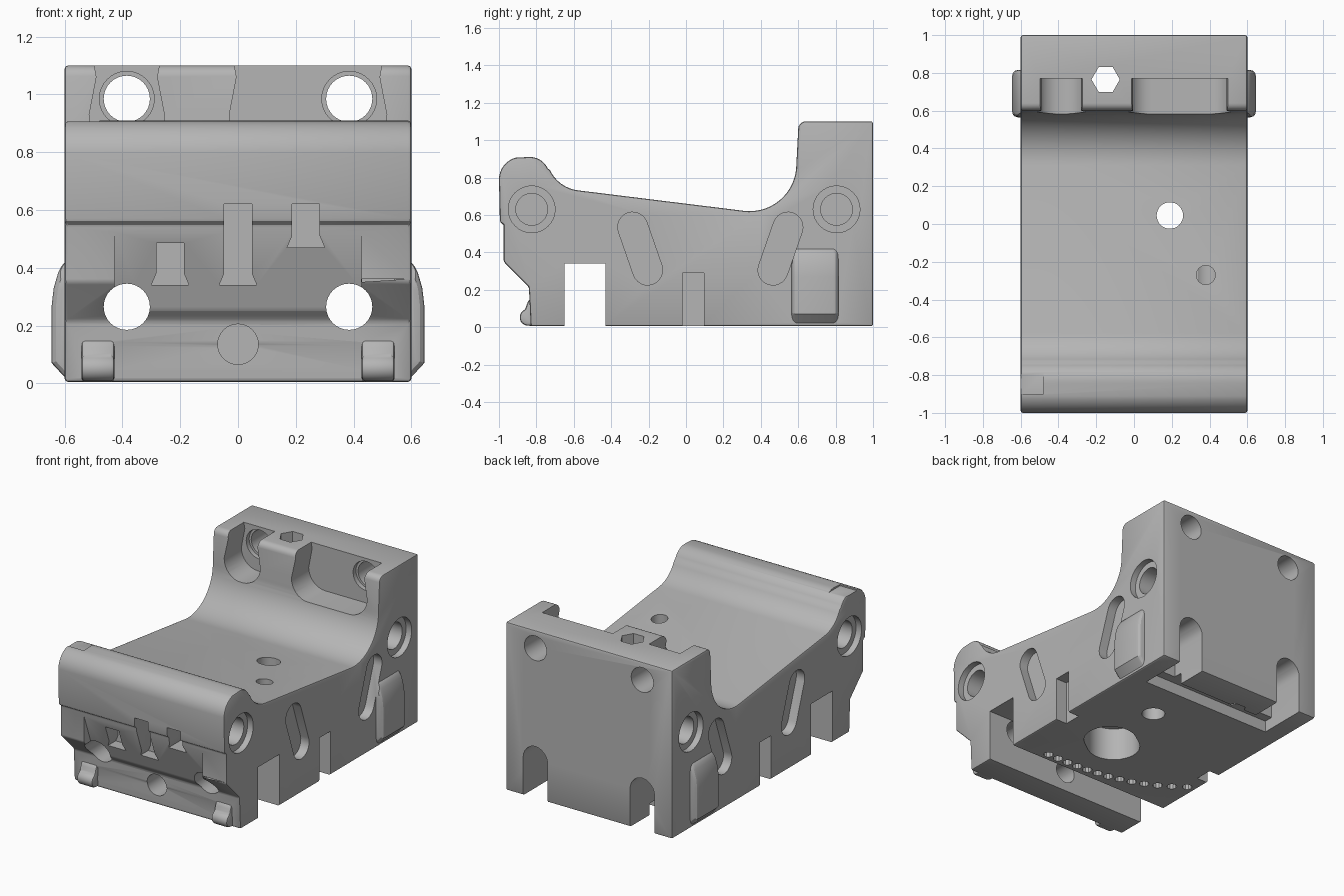
import bpy, bmesh, math
from mathutils import Vector

cube = bpy.data.objects.get("Cube")
if cube:
    bpy.data.objects.remove(cube, do_unlink=True)

grey = bpy.data.materials.new("plain grey")
grey.use_nodes = True
COLOR = (0.46, 0.46, 0.46, 1)
grey.diffuse_color = COLOR
grey.node_tree.nodes["Principled BSDF"].inputs["Base Color"].default_value = COLOR


def prism(name, pts, axis, a, b):
    """Extrude a 2D outline along an axis from a to b."""
    place = {"x": lambda p, d: (d, p[0], p[1]),
             "y": lambda p, d: (p[0], d, p[1]),
             "z": lambda p, d: (p[0], p[1], d)}[axis]
    bm = bmesh.new()
    face = bm.faces.new([bm.verts.new(place(p, a)) for p in pts])
    top = bmesh.ops.extrude_face_region(bm, geom=[face])["geom"]
    shift = Vector(place((0, 0), b - a))
    bmesh.ops.translate(bm, vec=shift, verts=[v for v in top if isinstance(v, bmesh.types.BMVert)])
    bmesh.ops.recalc_face_normals(bm, faces=bm.faces)
    mesh = bpy.data.meshes.new(name)
    bm.to_mesh(mesh)
    bm.free()
    mesh.materials.append(grey)
    obj = bpy.data.objects.new(name, mesh)
    bpy.context.collection.objects.link(obj)
    return obj


def arc(cx, cy, r, start, end, n=12):
    return [(cx + r * math.cos(math.radians(start + (end - start) * i / n)),
             cy + r * math.sin(math.radians(start + (end - start) * i / n))) for i in range(n + 1)]


def circle(cx, cy, r, n=32, turn=0):
    return arc(cx, cy, r, turn, turn + 360, n)[:-1]


def capsule(p, q, r):
    t = math.degrees(math.atan2(q[1] - p[1], q[0] - p[0]))
    return arc(*q, r, t - 90, t + 90) + arc(*p, r, t + 90, t + 270)


def rect(x0, y0, x1, y1):
    return [(x0, y0), (x1, y0), (x1, y1), (x0, y1)]


def apply_modifiers(obj):
    bpy.context.view_layer.objects.active = obj
    for m in list(obj.modifiers):
        bpy.ops.object.modifier_apply(modifier=m.name)


def bevel(obj, width, segments, angle=35):
    m = obj.modifiers.new("bevel", "BEVEL")
    m.width, m.segments = width, segments
    m.limit_method, m.angle_limit = "ANGLE", math.radians(angle)
    apply_modifiers(obj)


def combine(obj, other, operation):
    m = obj.modifiers.new("boolean", "BOOLEAN")
    m.operation, m.solver, m.object = operation, "EXACT", other
    apply_modifiers(obj)
    bpy.data.objects.remove(other, do_unlink=True)


# Main body: side outline extruded across the width
outline = [(-0.83, 0.005), (1, 0.005), (1, 1.1)]
outline += arc(0.64, 1.06, 0.04, 90, 175, 5)
outline += arc(0.34, 0.87, 0.25, 0, -97, 18)
outline += arc(-0.555, 0.92, 0.19, -97, -155, 8)
outline += arc(-0.835, 0.805, 0.105, 25, 95, 8)
outline += arc(-0.88, 0.79, 0.12, 105, 178, 8)
outline += [(-0.995, 0.56), (-0.975, 0.55), (-0.975, 0.35), (-0.84, 0.215)]
body = prism("main_body", outline, "x", -0.6, 0.6)
bevel(body, 0.012, 2)


def cut(pts, axis, a, b, mirror=False):
    combine(body, prism("cutter", pts, axis, a, b), "DIFFERENCE")
    if mirror:
        if axis == "x":
            a, b = -b, -a
        else:
            pts = [(-x, y) for x, y in pts][::-1]
        combine(body, prism("cutter", pts, axis, a, b), "DIFFERENCE")


# Cross notch and sloping front recess
cut(rect(-0.65, -0.1, -0.43, 0.34), "x", -1, 1)
cut([(-1.1, -0.1), (-0.832, -0.1), (-0.832, 0.13), (-0.985, 0.551), (-1.1, 0.551)], "x", -0.427, 0.427)

# Side grip bumps
bump = [(0.5, 0.005), (0.585, 0.005), (0.645, 0.07), (0.645, 0.27)]
bump += [(0.638, 0.33), (0.622, 0.385), (0.598, 0.43), (0.5, 0.43)]
for s in (-1, 1):
    b = prism("grip_bump", [(s * x, z) for x, z in bump], "y", 0.565, 0.815)
    bevel(b, 0.03, 3, 60)
    combine(body, b, "UNION")

# Front hook feet
foot = [(-0.8, 0.005), (-0.8, 0.15), (-0.838, 0.15), (-0.85, 0.125)]
foot += arc(-0.845, 0.052, 0.044, 110, 270, 10)
for s in (-1, 1):
    f = prism("hook_foot", foot, "x", s * 0.485 - 0.057, s * 0.485 + 0.057)
    bevel(f, 0.015, 2)
    combine(body, f, "UNION")

# Side sockets, slanted slots and lower notches
for y in (-0.825, 0.805):
    cut(circle(y, 0.63, 0.125), "x", 0.56, 0.8, True)
    cut(circle(y, 0.63, 0.085), "x", 0.42, 0.8, True)
for y in (-0.285, 0.545):
    cut(capsule((y, 0.535), (y + (0.08 if y < 0 else -0.08), 0.305), 0.08), "x", 0.54, 0.8, True)
cut(rect(-0.02, -0.1, 0.095, 0.29), "x", 0.52, 0.8, True)

# Upper pockets and bolt holes of the rear wall
for x0, x1 in ((-0.515, -0.255), (-0.03, 0.515)):
    r = 0.12
    pocket = arc(x0 + r, 0.93, r, 180, 270, 8) + arc(x1 - r, 0.93, r, 270, 360, 8)
    pocket += [(x1 - 0.025, 1.06), (x1, 1.2), (x0, 1.2), (x0 + 0.025, 1.06)]
    cut(pocket, "y", 0.45, 0.77)
cut(circle(0.385, 0.985, 0.095), "y", 0.7, 0.8, True)
cut(circle(0.385, 0.985, 0.08), "y", 0.7, 1.1, True)

# Long through holes and arched rear slots
cut(circle(0.385, 0.265, 0.08), "y", -1.1, 1.1, True)
arch = [(0.297, -0.1), (0.473, -0.1)] + arc(0.385, 0.255, 0.088, 0, 180)
cut(arch, "y", 0.74, 1.1, True)

# Vertical holes
cut(circle(-0.15, 0.765, 0.075, 6), "z", -0.1, 1.3)
cut(circle(0.19, 0.045, 0.07), "z", -0.1, 1)
cut(circle(0.38, -0.27, 0.05), "z", 0.2, 1)

# Underside: cross channel, wide bore, small bore and curved rack teeth
cut(rect(-0.473, 0.68, 0.473, 0.8), "z", -0.1, 0.08)
cut(capsule((0.12, -0.05), (0.19, 0.0), 0.16), "z", -0.1, 0.22)
cut(circle(0.19, 0.41, 0.07), "z", -0.1, 0.3)
for i in range(13):
    t = i / 12
    cut(circle(0.36 - 0.9 * t, -0.38 + 0.24 * t ** 3, 0.03, 10), "z", -0.1, 0.06)

# Front windows and centre hole
for x, z0, z1 in ((-0.235, 0.35, 0.485), (0, 0.35, 0.62), (0.235, 0.48, 0.62)):
    cut([(x - 0.065, z0 - 0.01), (x + 0.065, z0 - 0.01), (x + 0.048, z0 + 0.03),
         (x + 0.048, z1), (x - 0.048, z1), (x - 0.048, z0 + 0.03)], "y", -1.1, -0.83)
cut(circle(0, 0.135, 0.07), "y", -1.1, -0.6)

# Shallow step on the front rim
cut(rect(-0.7, -0.9, -0.48, -0.72), "z", 0.898, 1)

# Smooth curved walls, keep corners sharp
bpy.ops.object.select_all(action="DESELECT")
body.select_set(True)
bpy.context.view_layer.objects.active = body
bpy.ops.object.shade_smooth_by_angle(angle=math.radians(28))
